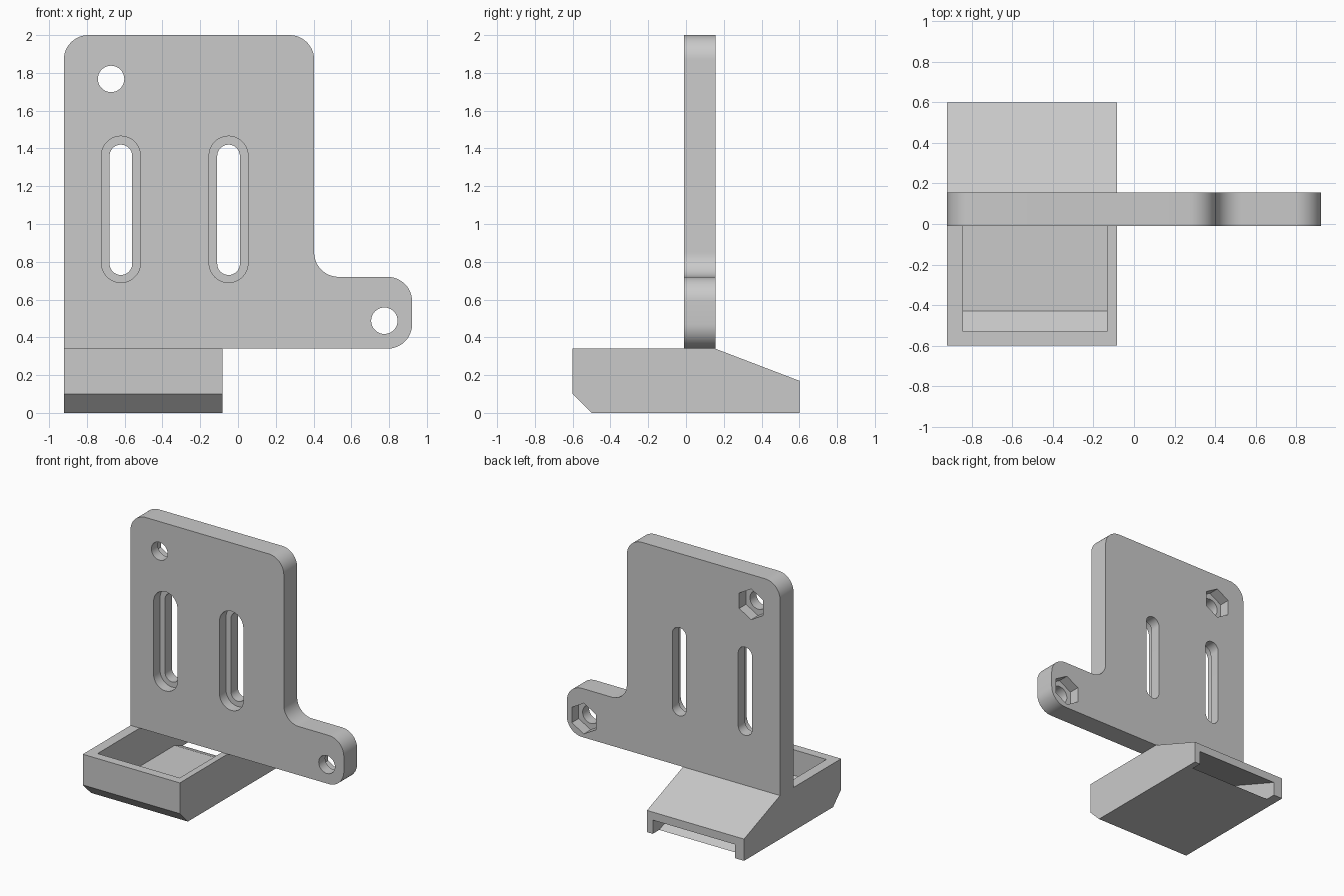
import bpy, bmesh, math
from mathutils import Vector

cube = bpy.data.objects.get("Cube")
if cube:
    bpy.data.objects.remove(cube, do_unlink=True)

grey = bpy.data.materials.new("plain grey")
grey.use_nodes = True
GREY = (0.59, 0.59, 0.59, 1)
grey.diffuse_color = GREY
grey.node_tree.nodes["Principled BSDF"].inputs["Base Color"].default_value = GREY


def rounded(corners, steps=12):
    """Outline from (u, v, radius) corners, each right angle filleted by an arc."""
    out = []
    for i, (u, v, r) in enumerate(corners):
        p = Vector((u, v))
        if r == 0:
            out.append(p)
            continue
        a = (Vector(corners[i - 1][:2]) - p).normalized()
        b = (Vector(corners[(i + 1) % len(corners)][:2]) - p).normalized()
        centre = p + (a + b) * r
        for k in range(steps + 1):
            t = math.pi / 2 * k / steps
            out.append(centre - b * r * math.cos(t) - a * r * math.sin(t))
    # Drop points that repeat where two arcs meet
    return [p for i, p in enumerate(out) if (p - out[i - 1]).length > 0.0001]


def slot(cx, low, high, r):
    """Upright slot with round ends."""
    return rounded([(cx - r, low, r), (cx + r, low, r),
                    (cx + r, high, r), (cx - r, high, r)])


def polygon(cx, cz, r, n):
    return [(cx + r * math.sin(math.tau * k / n), cz + r * math.cos(math.tau * k / n))
            for k in range(n)]


def prism(name, outline, start, end, axis):
    """Extrude an outline along x (outline in y, z) or along y (outline in x, z)."""
    bm = bmesh.new()
    place = (lambda u, v: (start, u, v)) if axis == "x" else (lambda u, v: (u, start, v))
    face = bm.faces.new([bm.verts.new(place(u, v)) for u, v in outline])
    grown = bmesh.ops.extrude_face_region(bm, geom=[face])["geom"]
    shift = Vector((end - start, 0, 0)) if axis == "x" else Vector((0, end - start, 0))
    bmesh.ops.translate(bm, vec=shift,
                        verts=[g for g in grown if isinstance(g, bmesh.types.BMVert)])
    bmesh.ops.recalc_face_normals(bm, faces=bm.faces)
    mesh = bpy.data.meshes.new(name)
    bm.to_mesh(mesh)
    bm.free()
    mesh.materials.append(grey)
    obj = bpy.data.objects.new(name, mesh)
    bpy.context.collection.objects.link(obj)
    return obj


def activate(obj):
    bpy.ops.object.select_all(action="DESELECT")
    bpy.context.view_layer.objects.active = obj
    obj.select_set(True)


def cut(obj, cutter):
    """Subtract the cutter and discard it."""
    cutter.hide_render = True
    mod = obj.modifiers.new("cut", "BOOLEAN")
    mod.operation, mod.solver, mod.object = "DIFFERENCE", "EXACT", cutter
    activate(obj)
    bpy.ops.object.modifier_apply(modifier=mod.name)
    bpy.data.objects.remove(cutter, do_unlink=True)


FRONT, BACK = -0.01, 0.155
BOTTOM, R = 0.34, 0.13

# Upright plate with side tab
plate = prism("mounting_plate", rounded([
    (-0.922, BOTTOM, 0), (0.922, BOTTOM, R), (0.922, 0.72, R),
    (0.403, 0.72, R), (0.403, 2, R), (-0.922, 2, R)]), FRONT, BACK, "y")

# Slots with a wider recess on the front
for x in (-0.62, -0.05):
    cut(plate, prism("slot_cutter", slot(x, 0.73, 1.42, 0.06), -0.2, 0.3, "y"))
    cut(plate, prism("recess_cutter", slot(x, 0.69, 1.465, 0.103), -0.2, 0.07, "y"))

# Bolt holes with hexagonal nut pockets on the back
for x, z in ((-0.672, 1.768), (0.775, 0.488)):
    cut(plate, prism("bolt_cutter", polygon(x, z, 0.07, 40), -0.2, 0.3, "y"))
    cut(plate, prism("nut_cutter", polygon(x, z, 0.12, 6), 0.07, 0.3, "y"))

# Hollow foot: chamfered front, sloping roof behind the plate
foot = prism("hollow_foot", [
    (-0.6, 0.1), (-0.5, 0), (0.6, 0), (0.6, 0.17), (BACK, BOTTOM), (-0.6, BOTTOM)],
    -0.922, -0.083, "x")

# Cavity open at the top in front and through the back
cut(foot, prism("cavity_cutter", [
    (-0.53, 0.44), (-0.53, 0.14), (-0.43, 0.04), (0.42, 0.04), (0.52, 0),
    (0.52, -0.1), (0.7, -0.1), (0.7, 0.069), (FRONT, BOTTOM), (FRONT, 0.44)],
    -0.843, -0.133, "x"))

# Smooth the arcs, keep the edges crisp
for obj in (plate, foot):
    activate(obj)
    bpy.ops.object.shade_smooth_by_angle(angle=math.radians(15))
